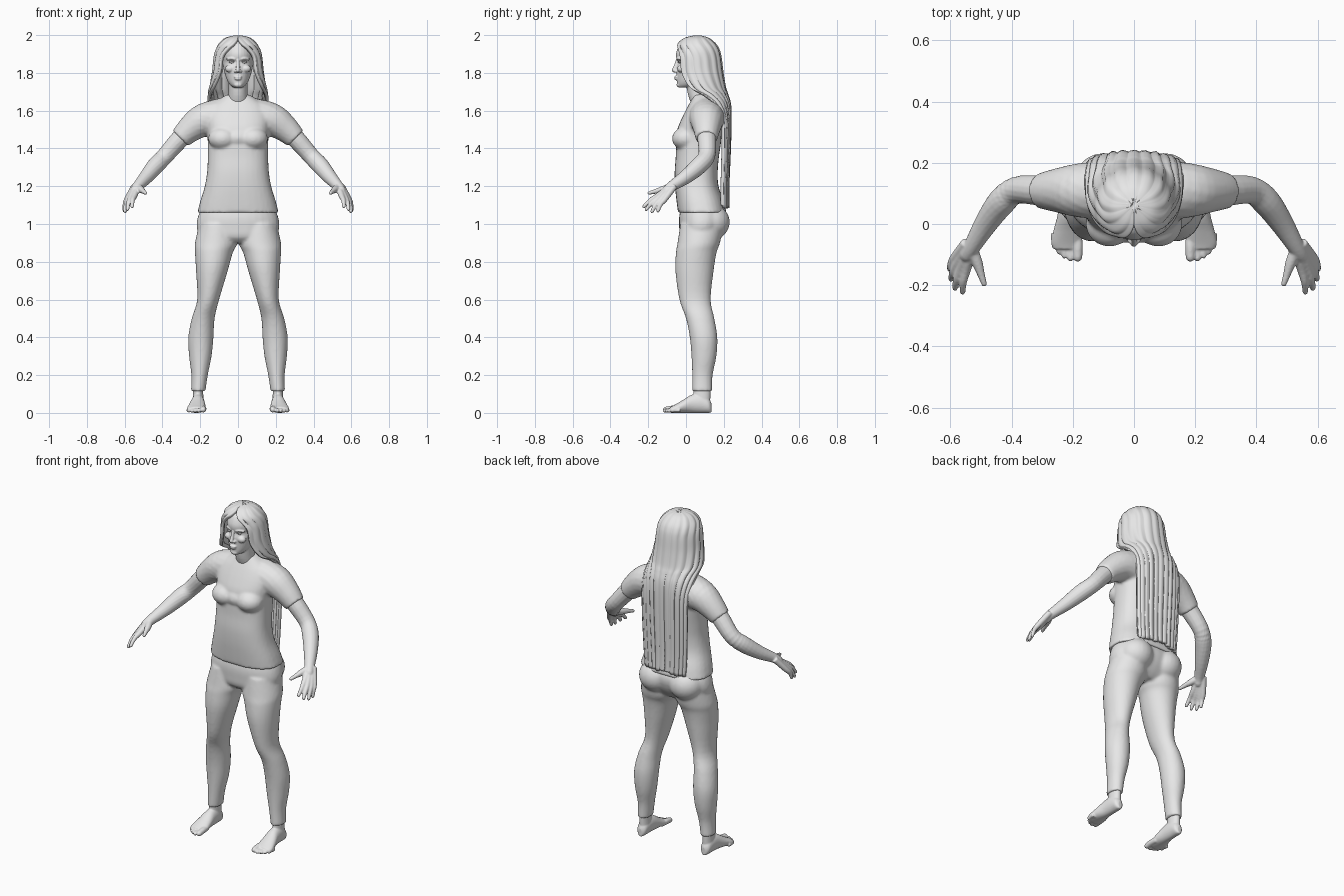
import bpy, bmesh, random
from math import sin, cos, pi, radians, copysign
from mathutils import Vector, Matrix

if "Cube" in bpy.data.objects:
    bpy.data.objects.remove(bpy.data.objects["Cube"], do_unlink=True)
random.seed(4)

clay = bpy.data.materials.new("light grey clay")
clay.use_nodes = True
clay.diffuse_color = (0.8, 0.8, 0.8, 1)
clay.node_tree.nodes["Principled BSDF"].inputs["Base Color"].default_value = (0.8, 0.8, 0.8, 1)


def smooth_rows(rows, steps=4):
    """Catmull-Rom interpolation between rows of numbers."""
    out = []
    last = len(rows) - 1
    for i in range(last):
        quad = [rows[min(max(i + k, 0), last)] for k in (-1, 0, 1, 2)]
        for s in range(steps):
            t = s / steps
            out.append([b + 0.5 * t * (c - a + t * (2*a - 5*b + 4*c - d + t * (3*(b - c) + d - a)))
                        for a, b, c, d in zip(*quad)])
    out.append(list(rows[last]))
    return out


def bridge(bm, rings, closed=True):
    """Join rings of points with quads, capping the ends if closed."""
    grid = [[bm.verts.new(p) for p in ring] for ring in rings]
    n = len(grid[0])
    for low, high in zip(grid, grid[1:]):
        for j in range(n if closed else n - 1):
            k = (j + 1) % n
            bm.faces.new((low[j], low[k], high[k], high[j]))
    if closed:
        bm.faces.new(grid[0][::-1])
        bm.faces.new(grid[-1])


def column(bm, rows, side=1, square=1.0, n=32):
    """Upright form; each row is z, x from, x to, y front, y back."""
    def bend(v):
        return copysign(abs(v) ** square, v)
    rings = []
    for z, xa, xb, ya, yb in smooth_rows(rows):
        rings.append([Vector((side * ((xa + xb) / 2 + (xb - xa) / 2 * bend(cos(2 * pi * j / n))),
                              (ya + yb) / 2 + (yb - ya) / 2 * bend(sin(2 * pi * j / n)), z))
                      for j in range(n)])
    bridge(bm, rings)


def even_column(bm, rows, square=1.0):
    """Upright form centred on x = 0; each row is z, half width, y front, y back."""
    column(bm, [(z, -w, w, a, b) for z, w, a, b in rows], square=square)


def tube(bm, rows, side=1, round_end=True, n=16):
    """Round limb along a path; each row is x, y, z, radius."""
    rows = [(side * x, y, z, r) for x, y, z, r in smooth_rows(rows)]
    if round_end:
        tip, before = Vector(rows[-1][:3]), Vector(rows[-2][:3])
        r, way = rows[-1][3], (tip - before).normalized()
        for reach, scale in ((0.5, 0.85), (0.85, 0.5), (1, 0.1)):
            rows.append((*(tip + way * r * reach), r * scale))
    pts = [Vector(row[:3]) for row in rows]
    rings = []
    for i, p in enumerate(pts):
        t = (pts[min(i + 1, len(pts) - 1)] - pts[max(i - 1, 0)]).normalized()
        u = t.cross(Vector((0.8, 0.5, 0.3))).normalized()
        v = t.cross(u)
        rings.append([p + rows[i][3] * (u * cos(2 * pi * j / n) + v * sin(2 * pi * j / n))
                      for j in range(n)])
    bridge(bm, rings)


def blob(bm, centre, radii):
    bmesh.ops.create_uvsphere(bm, u_segments=24, v_segments=16, radius=1,
                              matrix=Matrix.Translation(centre) @ Matrix.Diagonal((*radii, 1)))


def finish(name, bm, voxel=None, relax=3):
    """Make the object; with a voxel size its overlapping forms are fused."""
    bmesh.ops.recalc_face_normals(bm, faces=bm.faces)
    mesh = bpy.data.meshes.new(name)
    bm.to_mesh(mesh)
    bm.free()
    for poly in mesh.polygons:
        poly.use_smooth = True
    mesh.materials.append(clay)
    obj = bpy.data.objects.new(name, mesh)
    bpy.context.collection.objects.link(obj)
    if voxel:
        fuse = obj.modifiers.new("fuse", 'REMESH')
        fuse.mode = 'VOXEL'
        fuse.voxel_size = voxel
        fuse.use_smooth_shade = True
        soften = obj.modifiers.new("soften", 'SMOOTH')
        soften.factor = 0.5
        soften.iterations = relax
    return obj


# Shirt: torso, bust and short sleeves
bm = bmesh.new()
even_column(bm, [(1.06, .215, -.042, .215), (1.12, .2, -.05, .2), (1.2, .176, -.058, .172),
                 (1.28, .163, -.06, .168), (1.36, .16, -.054, .175), (1.43, .16, -.052, .185),
                 (1.5, .165, -.046, .19), (1.56, .17, -.022, .19), (1.62, .15, .008, .185),
                 (1.66, .1, .03, .165), (1.685, .06, .04, .145)], square=0.82)
blob(bm, (0, 0, 1.455), (.085, .064, .055))
for side in (1, -1):
    blob(bm, (side * .08, 0, 1.452), (.078, .074, .062))
    tube(bm, [(.08, .11, 1.568, .1), (.18, .11, 1.55, .09), (.25, .11, 1.505, .073),
              (.305, .108, 1.453, .058)], side, round_end=False)
finish("shirt", bm, 0.009)

# Trousers: hips, seat and legs
bm = bmesh.new()
even_column(bm, [(1.11, .18, -.02, .18), (1.04, .212, -.036, .21), (.98, .218, -.036, .2),
                 (.93, .19, -.03, .17), (.9, .1, .0, .14)], square=0.9)
for side in (1, -1):
    blob(bm, (side * .1, .13, 1.01), (.1, .102, .095))
    column(bm, [(1.0, .01, .205, -.03, .2), (.9, .004, .228, -.045, .18), (.85, .027, .228, -.053, .162),
                (.75, .055, .222, -.056, .146), (.6, .1, .216, -.035, .131), (.5, .124, .245, 0, .15),
                (.4, .13, .263, .02, .166), (.3, .14, .259, .029, .161), (.2, .16, .247, .033, .141),
                (.115, .172, .249, .034, .138)], side)
finish("trousers", bm, 0.009)

# Arms with fingers: knuckle and tip of each finger, index to little
fingers = [((.548, -.148, 1.15), (.56, -.222, 1.093)), ((.567, -.145, 1.139), (.585, -.21, 1.077)),
           ((.58, -.131, 1.132), (.598, -.18, 1.066)), ((.588, -.113, 1.13), (.602, -.148, 1.07))]
for side, word in ((1, "left"), (-1, "right")):
    bm = bmesh.new()
    tube(bm, [(.24, .11, 1.51, .048), (.305, .11, 1.453, .05), (.385, .11, 1.362, .045),
              (.435, .07, 1.31, .046), (.485, 0, 1.25, .038), (.53, -.075, 1.2, .028),
              (.545, -.1, 1.178, .026)], side)
    for i, (knuckle, tip) in enumerate(fingers):
        k, t = Vector(knuckle), Vector(tip)
        start = Vector((.53 + .006 * i, -.08 + .006 * i, 1.2))
        bend = k.lerp(t, 0.5) + Vector((.004, -.004, .004))
        tube(bm, [(*start, .018), (*k, .0155), (*bend, .012), (*t, .0095)], side)
    # Thumb
    tube(bm, [(.53, -.085, 1.195, .02), (.513, -.125, 1.182, .018), (.5, -.165, 1.172, .0125),
              (.49, -.195, 1.164, .0095)], side)
    finish(word + "_arm", bm, 0.0045)

# Feet with ankles and toes; rows are y, centre x, half width, height
foot_rows = [(.135, .212, .012, .05), (.12, .212, .028, .075), (.08, .212, .033, .1),
             (.03, .213, .037, .096), (-.02, .217, .046, .066), (-.06, .22, .051, .043),
             (-.082, .22, .044, .032)]
for side, word in ((1, "left"), (-1, "right")):
    bm = bmesh.new()
    rings = []
    for y, x, w, h in smooth_rows(foot_rows):
        rings.append([Vector((side * (x + w * cos(a)), y, h / 2 + h / 2 * sin(a)))
                      for a in (2 * pi * j / 24 for j in range(24))])
    bridge(bm, rings)
    column(bm, [(.17, .182, .238, .045, .13), (.11, .184, .238, .04, .13), (.05, .182, .24, .045, .128)], side)
    for x, tip, r in ((.184, -.108, .017), (.208, -.112, .012), (.227, -.103, .0115),
                      (.244, -.09, .011), (.259, -.072, .0105)):
        tube(bm, [(x + .004, -.03, r * 1.3, r), (x, -.07, r * 1.3, r), (x, tip, r, r * .9)], side)
    finish(word + "_foot", bm, 0.0045)

# Head, neck and facial features
bm = bmesh.new()
even_column(bm, [(1.62, .06, .035, .15), (1.68, .05, .012, .125), (1.75, .05, 0, .12)])
even_column(bm, [(1.722, .02, -.038, .03), (1.735, .04, -.046, .07), (1.76, .057, -.048, .1),
                 (1.8, .071, -.05, .14), (1.83, .078, -.05, .155), (1.857, .08, -.043, .16),
                 (1.88, .082, -.052, .165), (1.91, .081, -.051, .165), (1.95, .066, -.032, .145),
                 (1.972, .03, 0, .09)])
tube(bm, [(0, -.046, 1.868, .008), (0, -.055, 1.838, .009), (0, -.063, 1.814, .012)])
blob(bm, (0, -.05, 1.779), (.022, .011, .0065))
blob(bm, (0, -.05, 1.768), (.018, .011, .0065))
blob(bm, (0, -.036, 1.737), (.022, .014, .014))
for side in (1, -1):
    blob(bm, (side * .012, -.054, 1.809), (.01, .01, .008))
    blob(bm, (side * .042, -.026, 1.822), (.026, .021, .02))
    tube(bm, [(.014, -.046, 1.872, .006), (.034, -.041, 1.877, .007), (.056, -.026, 1.872, .006)], side)
finish("head", bm, 0.0038, relax=2)

# Eyes with lids
for side, word in ((1, "left"), (-1, "right")):
    bm = bmesh.new()
    blob(bm, (side * .032, -.032, 1.857), (.0145, .009, .0065))
    tube(bm, [(.017, -.037, 1.856, .002), (.03, -.041, 1.864, .003), (.047, -.03, 1.859, .002)], side)
    finish(word + "_eye", bm)

# Long hair: rows are z, half width, y centre, y back, half opening angle
hair_rows = [(1.99, .012, .06, .072, 180), (1.978, .06, .057, .115, 180), (1.95, .092, .056, .15, 167),
             (1.92, .108, .06, .168, 150), (1.88, .117, .06, .178, 136), (1.8, .126, .065, .188, 132),
             (1.72, .142, .078, .202, 115), (1.68, .15, .105, .215, 95), (1.63, .153, .15, .228, 86),
             (1.55, .15, .185, .231, 82), (1.4, .147, .19, .227, 82), (1.2, .14, .186, .219, 82),
             (1.09, .132, .185, .22, 82)]
columns = 96
strands = [random.uniform(-1, 1) for _ in range(columns + 1)]
rings = []
for z, w, yc, yb, opening in smooth_rows(hair_rows, 5):
    ring = []
    for j in range(columns + 1):
        a = radians(opening) * (2 * j / columns - 1)
        lift = .003 * cos(j * pi / 4) * min(1, w * 9) + .0012 * strands[j]
        ragged = .008 * strands[j // 6] if z < 1.1 else 0
        ring.append(Vector(((w + lift) * sin(a), yc + (yb - yc + lift) * cos(a), z + ragged)))
    rings.append(ring)
bm = bmesh.new()
bridge(bm, rings, closed=False)
bm.faces.new([bm.verts[j] for j in range(columns)] if bm.verts.ensure_lookup_table() is None else [])
bmesh.ops.remove_doubles(bm, verts=bm.verts, dist=0.0004)
hair = finish("hair", bm)
shell = hair.modifiers.new("thickness", 'SOLIDIFY')
shell.thickness = 0.018
shell.offset = 0
